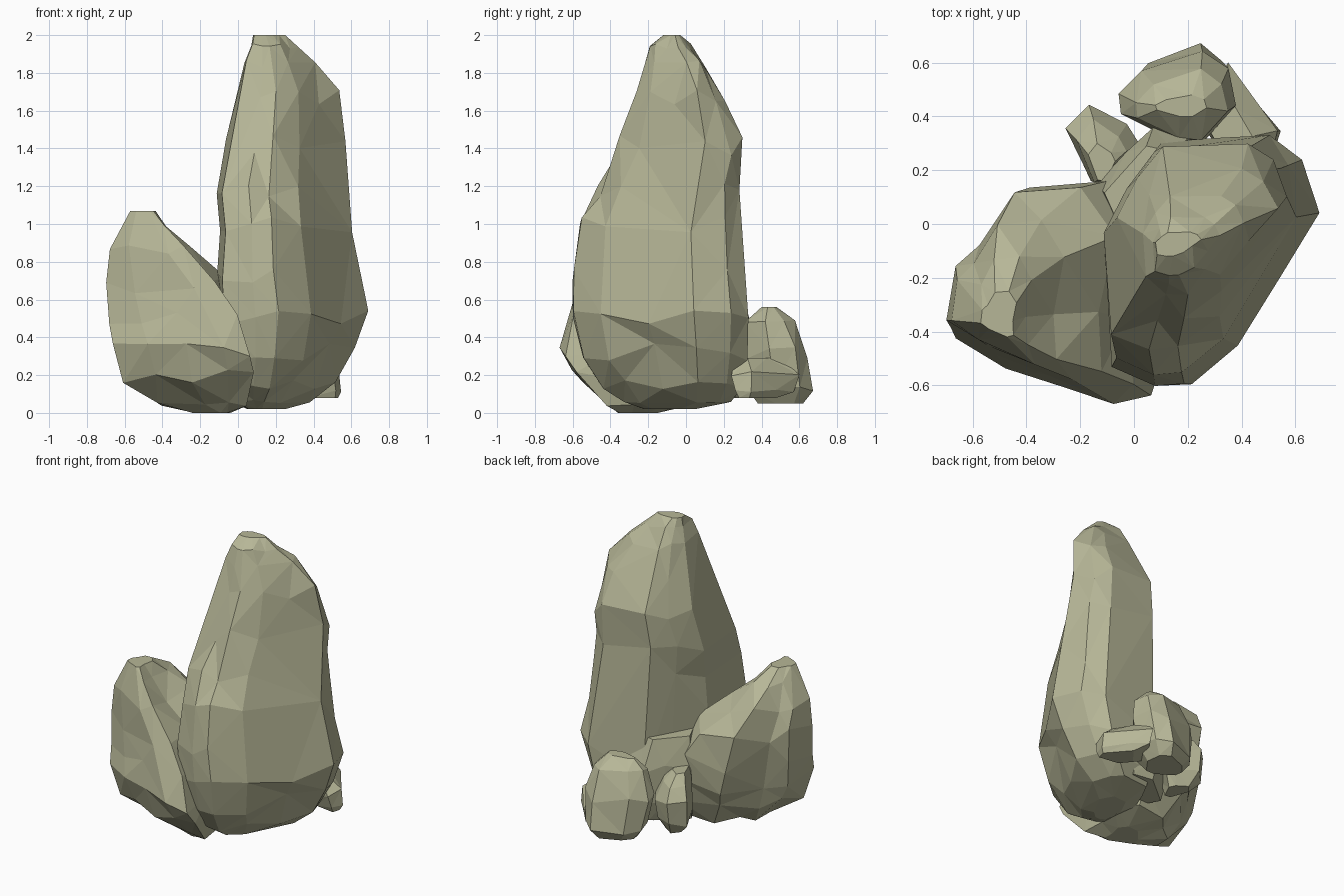
import bpy, bmesh, math, random

random.seed(4)
stone = bpy.data.materials.new("stone")
stone.diffuse_color = (0.47, 0.47, 0.31, 1)


def rock(name, outline, levels, jitter=0.012):
    """Loft a normalised outline through levels of (z, x0, x1, y0, y1)."""
    bm = bmesh.new()
    rings = []
    last = len(levels) - 1
    for k, (z, x0, x1, y0, y1) in enumerate(levels):
        j = jz = 0
        if 0 < k < last:
            j = jitter
            jz = 0.27 * min(z - levels[k - 1][0], levels[k + 1][0] - z)
        ring = []
        for u, v in outline:
            x = (x0 + x1) / 2 + u * ((x1 - x0) / 2 - random.uniform(0, j))
            y = (y0 + y1) / 2 + v * ((y1 - y0) / 2 - random.uniform(0, j))
            ring.append(bm.verts.new((x, y, z + random.uniform(-jz, jz))))
        rings.append(ring)
    n = len(outline)
    for a, b in zip(rings, rings[1:]):
        for i in range(n):
            bm.faces.new((a[i], a[(i + 1) % n], b[(i + 1) % n], b[i]))
    bm.faces.new(rings[0][::-1])
    bm.faces.new(rings[-1])
    # break into facets, then merge the nearly flat ones
    bmesh.ops.triangulate(bm, faces=bm.faces[:], quad_method='SHORT_EDGE')
    bmesh.ops.dissolve_limit(bm, angle_limit=math.radians(7),
                             verts=bm.verts[:], edges=bm.edges[:])
    bmesh.ops.triangulate(bm, faces=bm.faces[:])
    bmesh.ops.recalc_face_normals(bm, faces=bm.faces[:])
    mesh = bpy.data.meshes.new(name)
    bm.to_mesh(mesh)
    bm.free()
    mesh.materials.append(stone)
    obj = bpy.data.objects.new(name, mesh)
    bpy.context.collection.objects.link(obj)
    return obj


# Tall standing rock
rock("tall_rock",
     [(-0.93, -0.85), (-0.52, -1), (-0.22, -0.98), (0.22, -0.68), (0.62, -0.13),
      (1, 0.38), (0.82, 0.8), (0.52, 1), (-0.47, 0.96), (-0.75, 0.6), (-1, 0.15)],
     [(0.02, 0.05, 0.25, -0.22, 0.05),
      (0.06, -0.02, 0.38, -0.34, 0.24),
      (0.15, -0.06, 0.52, -0.45, 0.30),
      (0.32, -0.08, 0.62, -0.55, 0.33),
      (0.50, -0.10, 0.70, -0.61, 0.34),
      (0.75, -0.11, 0.65, -0.61, 0.32),
      (1.00, -0.10, 0.61, -0.57, 0.30),
      (1.20, -0.12, 0.60, -0.47, 0.29),
      (1.42, -0.07, 0.58, -0.36, 0.31),
      (1.66, -0.02, 0.54, -0.27, 0.21),
      (1.84, 0.03, 0.42, -0.23, 0.11),
      (1.94, 0.06, 0.33, -0.20, 0.03),
      (2.00, 0.08, 0.25, -0.12, -0.03)])

# Lower leaning rock, hollowed on the side facing the tall one
rock("low_rock",
     [(-1, -0.39), (-0.55, -0.66), (-0.07, -0.83), (0.4, -1), (0.74, -0.92),
      (0.7, -0.3), (0.9, 0.5), (0.5, 1), (-0.24, 0.95), (-0.63, 0.4), (-0.92, 0.18)],
     [(0.00, -0.24, -0.03, -0.36, -0.15),
      (0.05, -0.43, 0.12, -0.44, 0.03),
      (0.19, -0.62, 0.19, -0.61, 0.10),
      (0.33, -0.67, 0.18, -0.68, 0.15),
      (0.50, -0.69, 0.10, -0.63, 0.16),
      (0.68, -0.70, -0.03, -0.58, 0.14),
      (0.86, -0.68, -0.23, -0.53, 0.02),
      (0.99, -0.62, -0.36, -0.47, -0.12),
      (1.07, -0.57, -0.43, -0.42, -0.25)])

# Low stone joining the two big rocks at the back
rock("back_base",
     [(-0.6, -1), (1, -1), (1, 0.85), (0.2, 1), (-0.35, 0.5), (-1, -0.2)],
     [(0.08, -0.12, 0.22, 0.0, 0.28),
      (0.22, -0.15, 0.25, 0.0, 0.35),
      (0.45, -0.15, 0.22, 0.0, 0.36),
      (0.64, -0.11, 0.15, 0.0, 0.29)])

# Small rocks at the back
rock("back_boulder",
     [(-0.95, -0.4), (-0.05, -1), (0.45, -1), (1, -0.2), (0.9, 0.6),
      (0.43, 1), (-0.6, 0.55), (-1, 0.05)],
     [(0.05, 0.04, 0.29, 0.38, 0.62),
      (0.13, -0.03, 0.36, 0.32, 0.68),
      (0.32, -0.06, 0.38, 0.30, 0.65),
      (0.49, 0.00, 0.35, 0.31, 0.58),
      (0.56, 0.08, 0.27, 0.40, 0.48)])

rock("back_pebble",
     [(-0.3, -0.95), (0.3, -1), (1, 0.05), (0.7, 0.5), (-0.35, 1), (-1, 0.4)],
     [(0.08, -0.18, -0.05, 0.18, 0.36),
      (0.16, -0.25, 0.00, 0.15, 0.43),
      (0.30, -0.26, 0.02, 0.14, 0.45),
      (0.40, -0.22, -0.02, 0.14, 0.39),
      (0.46, -0.17, -0.07, 0.16, 0.30)])

rock("side_pebble",
     [(-0.45, -0.8), (0.85, -1), (1, -0.45), (0.3, 0.4), (-0.2, 1), (-1, -0.1)],
     [(0.08, 0.32, 0.53, 0.28, 0.48),
      (0.12, 0.22, 0.55, 0.25, 0.58),
      (0.20, 0.22, 0.54, 0.24, 0.61),
      (0.29, 0.27, 0.44, 0.26, 0.50)])
